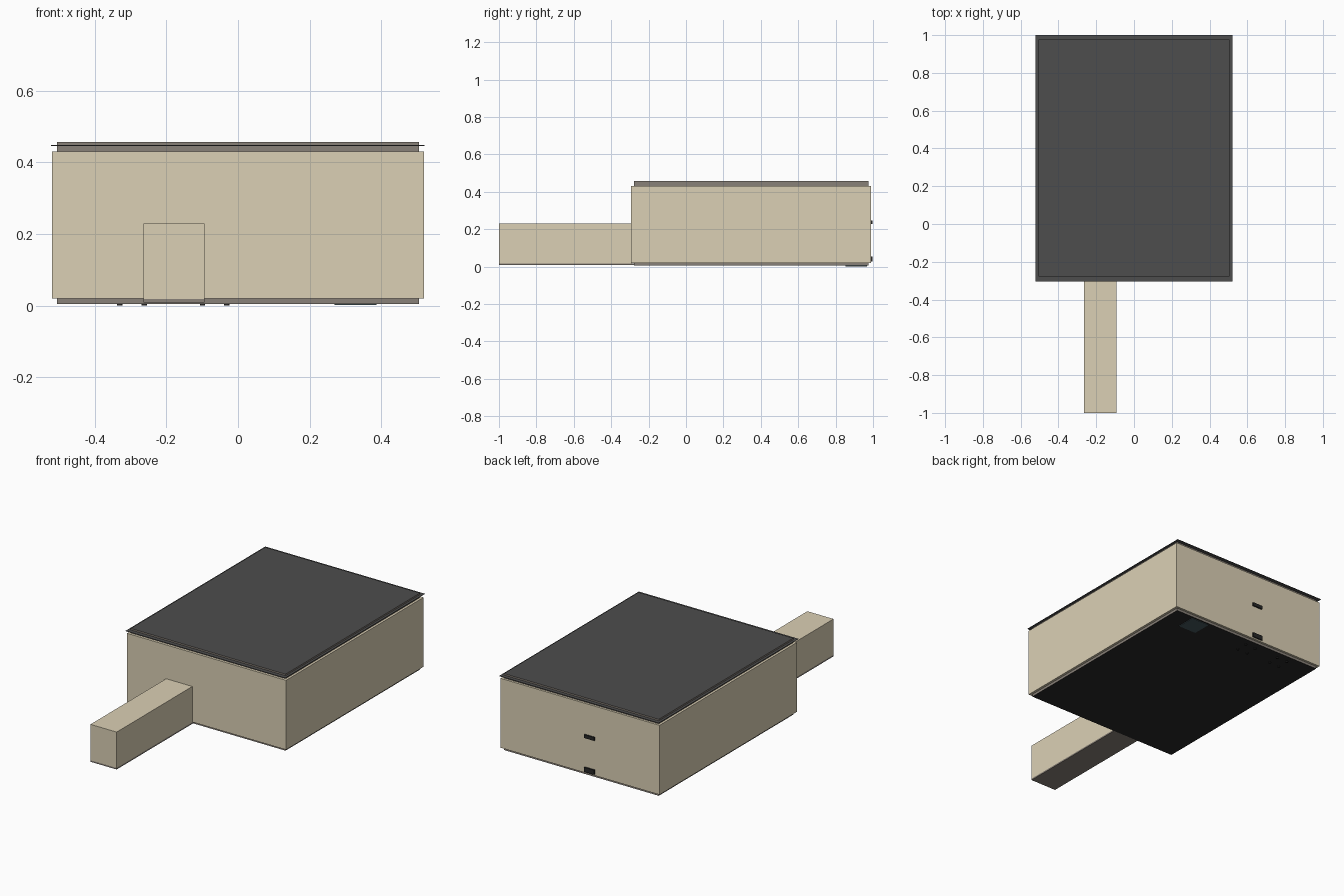
import bpy, bmesh

if "Cube" in bpy.data.objects:
    bpy.data.objects.remove(bpy.data.objects["Cube"])


def material(name, rgb):
    m = bpy.data.materials.new(name)
    m.diffuse_color = (*rgb, 1)
    m.use_nodes = True
    m.node_tree.nodes["Principled BSDF"].inputs["Base Color"].default_value = m.diffuse_color
    return m


BEIGE = material("beige", (0.71, 0.63, 0.46))
TAUPE = material("taupe", (0.25, 0.22, 0.19))
DARK = material("charcoal", (0.075, 0.075, 0.075))
BLACK = material("black", (0.02, 0.02, 0.02))
GLASS = material("blue_grey", (0.06, 0.10, 0.11))


def box(name, x, y, z, mat, cap=None, cap_dir=1):
    """Box from (min, max) ranges; optional second material on top or bottom."""
    bm = bmesh.new()
    bmesh.ops.create_cube(bm, size=1)
    for v in bm.verts:
        v.co = [r[0] + (c + 0.5) * (r[1] - r[0]) for c, r in zip(v.co, (x, y, z))]
    bm.normal_update()
    me = bpy.data.meshes.new(name)
    me.materials.append(mat)
    if cap:
        me.materials.append(cap)
        for f in bm.faces:
            if f.normal.z * cap_dir > 0.9:
                f.material_index = 1
    bm.to_mesh(me)
    bm.free()
    ob = bpy.data.objects.new(name, me)
    bpy.context.collection.objects.link(ob)
    return ob


# Main housing
box("body", (-0.52, 0.52), (-0.294, 0.99), (0.02, 0.43), BEIGE)

# Inset lid with a thin overhanging sheet around it
box("lid", (-0.506, 0.506), (-0.279, 0.977), (0.43, 0.457), TAUPE, DARK)
box("lid_sheet", (-0.522, 0.521), (-0.304, 1.0), (0.446, 0.448), DARK)

# Inset base plate
box("base_plate", (-0.506, 0.506), (-0.279, 0.977), (0.005, 0.02), TAUPE, BLACK, -1)

# Protruding arm with its own bottom plate
box("arm", (-0.264, -0.093), (-1.0, -0.29), (0.018, 0.23), BEIGE)
box("arm_plate", (-0.264, -0.093), (-1.0, -0.27), (0.009, 0.018), TAUPE)

# Sockets on the back
for label, z in (("upper", (0.228, 0.248)), ("lower", (0.028, 0.055))):
    box(label + "_socket", (-0.098, -0.032), (0.98, 0.998), z, BLACK)

# Glassy window under the base
box("base_window", (0.27, 0.387), (0.853, 0.968), (0.002, 0.008), GLASS)

# Two square groups of small pegs under the base
for gx in (-0.296, -0.065):
    for sx in (-1, 1):
        for sy in (-1, 1):
            bpy.ops.mesh.primitive_cylinder_add(
                vertices=12, radius=0.0075, depth=0.008,
                location=(gx + sx * 0.034, 0.898 + sy * 0.034, 0.004))
            peg = bpy.context.object
            peg.name = "base_peg"
            peg.data.materials.append(BLACK)
